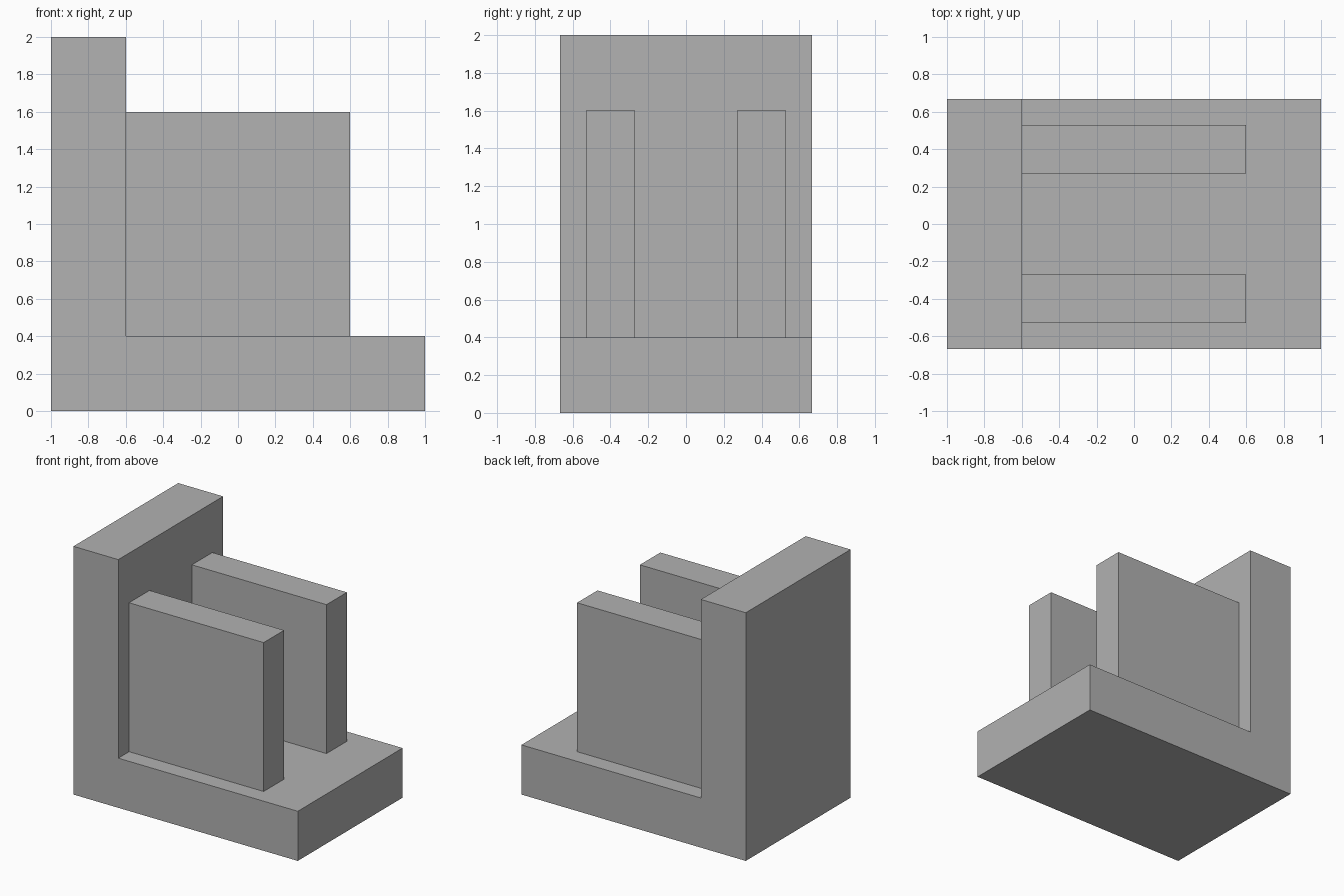
import bpy
import bmesh

if "Cube" in bpy.data.objects:
    bpy.data.objects.remove(bpy.data.objects["Cube"])

grey = bpy.data.materials.new("plain grey")
grey.diffuse_color = (0.445, 0.445, 0.445, 1)
grey.use_nodes = True
grey.node_tree.nodes["Principled BSDF"].inputs["Base Color"].default_value = grey.diffuse_color


def extrude_profile(name, profile, y0, y1):
    """Extrude an x-z outline along y into a solid."""
    bm = bmesh.new()
    face = bm.faces.new([bm.verts.new((x, y0, z)) for x, z in profile])
    result = bmesh.ops.extrude_face_region(bm, geom=[face])
    verts = [g for g in result["geom"] if isinstance(g, bmesh.types.BMVert)]
    bmesh.ops.translate(bm, verts=verts, vec=(0, y1 - y0, 0))
    bmesh.ops.recalc_face_normals(bm, faces=bm.faces)
    mesh = bpy.data.meshes.new(name)
    bm.to_mesh(mesh)
    bm.free()
    mesh.materials.append(grey)
    obj = bpy.data.objects.new(name, mesh)
    bpy.context.collection.objects.link(obj)
    return obj


# L-shaped bracket: base slab and upright wall in one piece
extrude_profile("angle_bracket",
                [(-1, 0), (1, 0), (1, 0.4), (-0.6, 0.4), (-0.6, 2), (-1, 2)],
                -0.667, 0.667)

# Two upright plates standing on the base against the wall
plate = [(-0.6, 0.4), (0.6, 0.4), (0.6, 1.6), (-0.6, 1.6)]
for name, centre in (("front_plate", -0.4), ("back_plate", 0.4)):
    extrude_profile(name, plate, centre - 0.13, centre + 0.13)
